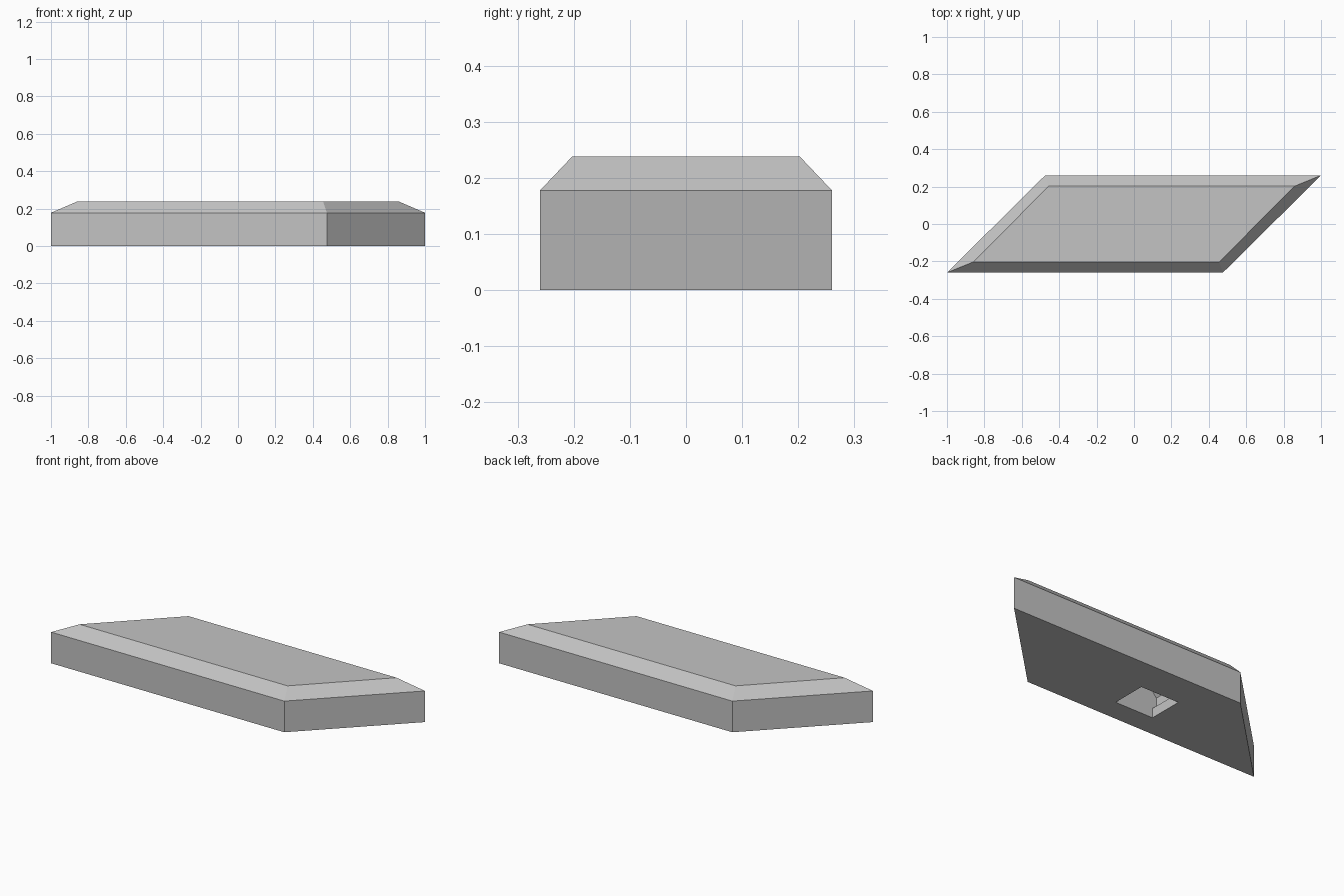
import bpy
import bmesh

cube = bpy.data.objects.get("Cube")
if cube:
    bpy.data.objects.remove(cube, do_unlink=True)

grey = bpy.data.materials.new("plain grey")
grey.use_nodes = True
colour = (0.55, 0.55, 0.55, 1)
grey.diffuse_color = colour
grey.node_tree.nodes["Principled BSDF"].inputs["Base Color"].default_value = colour


def loft(name, rings):
    """Join equal-sized rings of points into a closed solid."""
    bm = bmesh.new()
    loops = [[bm.verts.new(p) for p in ring] for ring in rings]
    n = len(loops[0])
    for low, high in zip(loops, loops[1:]):
        for i in range(n):
            j = (i + 1) % n
            bm.faces.new((low[i], low[j], high[j], high[i]))
    bm.faces.new(loops[0][::-1])
    bm.faces.new(loops[-1])
    bmesh.ops.recalc_face_normals(bm, faces=bm.faces)
    mesh = bpy.data.meshes.new(name)
    bm.to_mesh(mesh)
    bm.free()
    mesh.materials.append(grey)
    obj = bpy.data.objects.new(name, mesh)
    bpy.context.collection.objects.link(obj)
    return obj


def slanted_ring(far_x, near_x, y, z):
    """Parallelogram with point symmetry about the centre."""
    return [(-far_x, -y, z), (near_x, -y, z), (far_x, y, z), (-near_x, y, z)]


# Slanted block with a sloped top border
block = loft("slanted_block", [
    slanted_ring(1, 0.475, 0.26, 0),
    slanted_ring(1, 0.475, 0.26, 0.178),
    slanted_ring(0.86, 0.455, 0.203, 0.238),
])

# Underside socket: straight ends, and side grooves with a sloped roof
centre_x, half, groove = -0.113, 0.12, 0.025
side = [(half, -0.05), (half, 0.054), (half + groove, 0.054),
        (half + groove, 0.122), (half, 0.153), (half, 0.185)]
profile = [(centre_x + x, z) for x, z in side]
profile += [(centre_x - x, z) for x, z in reversed(side)]
cutter = loft("socket_cutter", [[(x, y, z) for x, z in profile]
                                for y in (-0.134, 0.066)])
cutter.hide_render = True
cutter.hide_viewport = True

cut = block.modifiers.new("socket", "BOOLEAN")
cut.operation = "DIFFERENCE"
cut.solver = "EXACT"
cut.object = cutter

# Bake the cut so the helper can be removed
bpy.context.view_layer.update()
graph = bpy.context.evaluated_depsgraph_get()
result = bpy.data.meshes.new_from_object(block.evaluated_get(graph))
block.modifiers.clear()
block.data = result
bpy.data.objects.remove(cutter, do_unlink=True)
